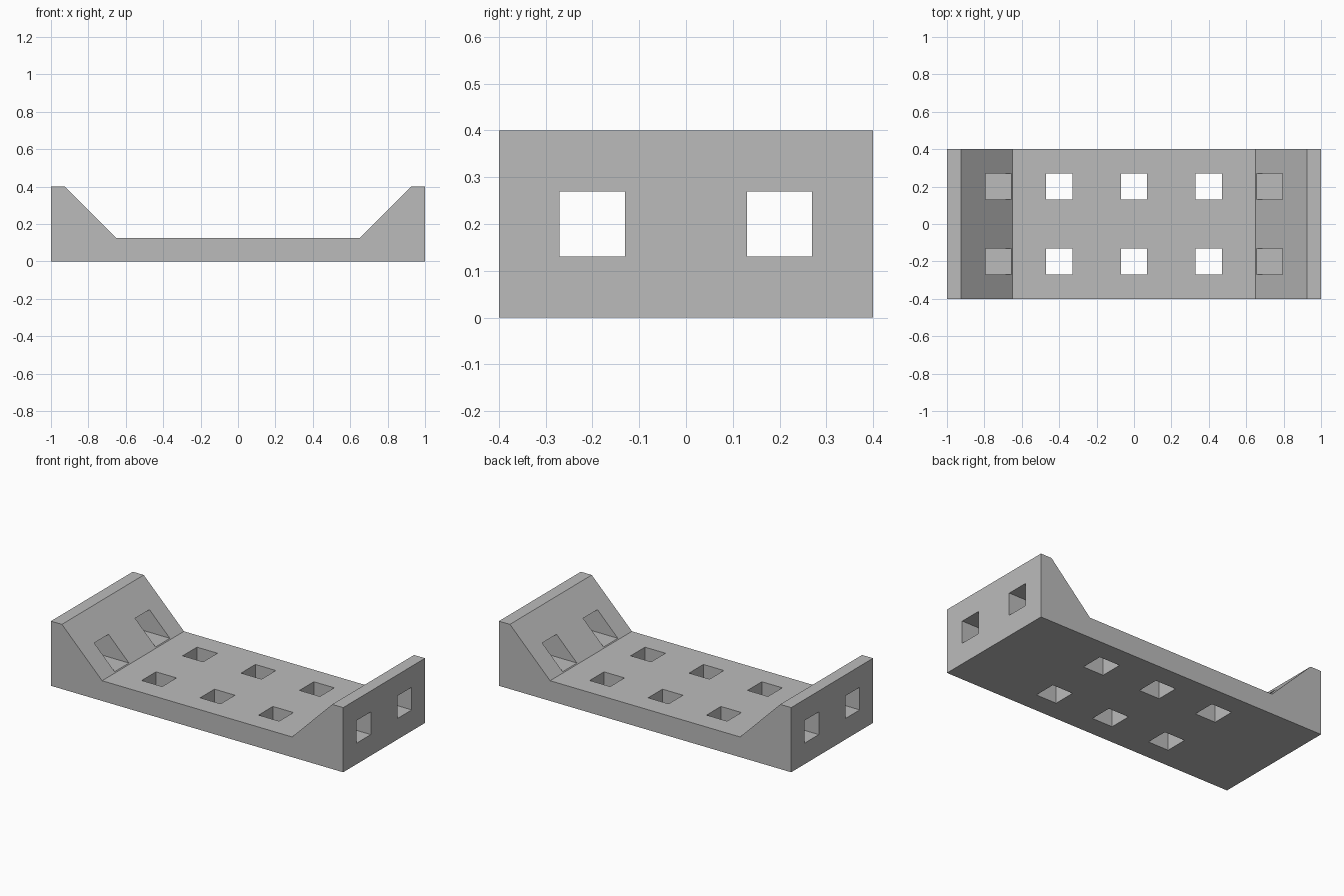
import bpy
import bmesh

cube = bpy.data.objects.get("Cube")
if cube:
    bpy.data.objects.remove(cube, do_unlink=True)

DEPTH = 0.8     # full size front to back
HOLE = 0.14     # side of each square hole

grey = bpy.data.materials.new("plain_grey")
grey.use_nodes = True
grey.diffuse_color = (0.5, 0.5, 0.5, 1)
grey.node_tree.nodes["Principled BSDF"].inputs["Base Color"].default_value = (0.5, 0.5, 0.5, 1)


def add_object(name, bm):
    bmesh.ops.recalc_face_normals(bm, faces=bm.faces)
    mesh = bpy.data.meshes.new(name)
    bm.to_mesh(mesh)
    bm.free()
    mesh.materials.append(grey)
    obj = bpy.data.objects.new(name, mesh)
    bpy.context.collection.objects.link(obj)
    return obj


def add_box(bm, center, size):
    verts = bmesh.ops.create_cube(bm, size=1)["verts"]
    bmesh.ops.scale(bm, vec=size, verts=verts)
    bmesh.ops.translate(bm, vec=center, verts=verts)


# Tray: symmetric profile with sloped ends, extruded front to back
half = [(1, 0), (1, 0.4), (0.925, 0.4), (0.65, 0.125)]
profile = half + [(-x, z) for x, z in reversed(half)]
bm = bmesh.new()
face = bm.faces.new([bm.verts.new((x, -DEPTH / 2, z)) for x, z in profile])
new = bmesh.ops.extrude_face_region(bm, geom=[face])["geom"]
bmesh.ops.translate(bm, vec=(0, DEPTH, 0),
                    verts=[g for g in new if isinstance(g, bmesh.types.BMVert)])
tray = add_object("tray", bm)

# Square holes: two rows down through the floor, and two through each end
bm = bmesh.new()
for y in (-0.2, 0.2):
    for x in (-0.4, 0, 0.4):
        add_box(bm, (x, y, 0.06), (HOLE, HOLE, 0.3))
    for x in (-0.85, 0.85):
        add_box(bm, (x, y, 0.2), (0.5, HOLE, HOLE))
cutter = add_object("hole_cutter", bm)
cutter.hide_render = True

# Cut the holes and keep the finished mesh
mod = tray.modifiers.new("holes", "BOOLEAN")
mod.operation = "DIFFERENCE"
mod.solver = "EXACT"
mod.object = cutter
bpy.context.view_layer.objects.active = tray
bpy.ops.object.modifier_apply(modifier=mod.name)
bpy.data.objects.remove(cutter, do_unlink=True)
